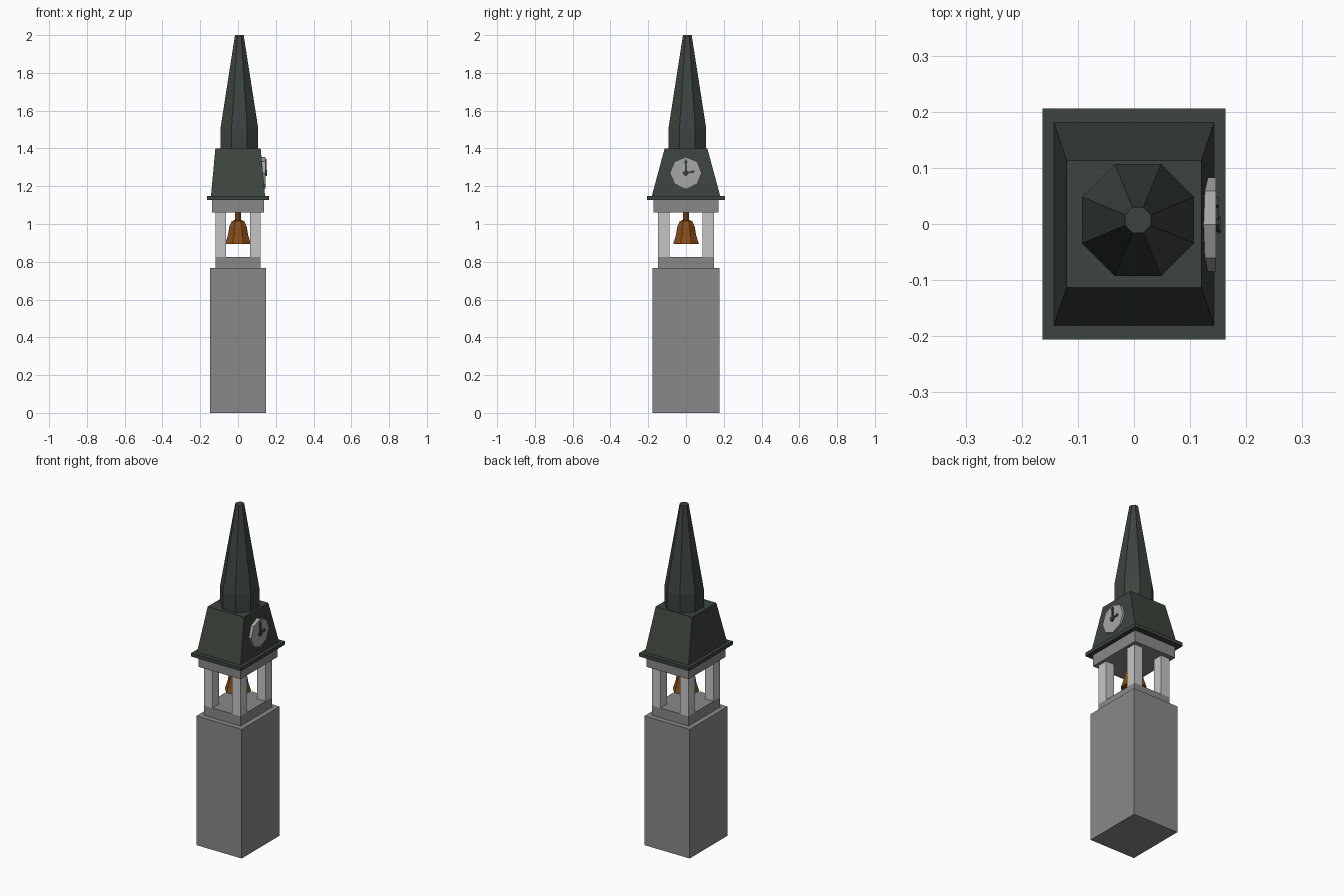
import bpy
import bmesh
from math import cos, sin, pi
from mathutils import Matrix, Vector

old = bpy.data.objects.get("Cube")
if old:
    bpy.data.objects.remove(old, do_unlink=True)


def material(name, r, g, b):
    m = bpy.data.materials.new(name)
    m.use_nodes = True
    m.diffuse_color = (r, g, b, 1)
    bsdf = m.node_tree.nodes["Principled BSDF"]
    bsdf.inputs["Base Color"].default_value = (r, g, b, 1)
    bsdf.inputs["Roughness"].default_value = 0.8
    return m


stone = material("grey stone", 0.25, 0.25, 0.25)
pale = material("pale stone", 0.56, 0.56, 0.56)
dial = material("dial grey", 0.38, 0.38, 0.38)
slate = material("green slate", 0.046, 0.057, 0.047)
bronze = material("bronze", 0.24, 0.07, 0.008)


def loft(name, rings, mat, matrix=Matrix()):
    """Skin a closed, flat-shaded solid through rings of equal point count."""
    bm = bmesh.new()
    loops = [[bm.verts.new(matrix @ Vector(p)) for p in ring] for ring in rings]
    n = len(loops[0])
    for a, b in zip(loops, loops[1:]):
        for i in range(n):
            j = (i + 1) % n
            bm.faces.new((a[i], a[j], b[j], b[i]))
    bm.faces.new(loops[0][::-1])
    bm.faces.new(loops[-1])
    bmesh.ops.recalc_face_normals(bm, faces=bm.faces)
    mesh = bpy.data.meshes.new(name)
    bm.to_mesh(mesh)
    bm.free()
    mesh.materials.append(mat)
    ob = bpy.data.objects.new(name, mesh)
    bpy.context.collection.objects.link(ob)
    return ob


def rect(hx, hy, z, cx=0, cy=0):
    return [(cx + sx * hx, cy + sy * hy, z)
            for sx, sy in ((-1, -1), (1, -1), (1, 1), (-1, 1))]


def octagon(r, z, turn=0.0, c=0.0):
    return [(c + r * cos(turn + i * pi / 4), c + r * sin(turn + i * pi / 4), z)
            for i in range(8)]


def block(name, hx, hy, z0, z1, mat, cx=0, cy=0):
    return loft(name, [rect(hx, hy, z0, cx, cy), rect(hx, hy, z1, cx, cy)], mat)


# Masonry shaft and belfry floor
block("tower_shaft", 0.149, 0.178, 0, 0.767, stone)
block("belfry_floor", 0.12, 0.147, 0.767, 0.825, stone)

# Four corner posts
for sx, side in ((-1, "right"), (1, "left")):
    for sy, end in ((-1, "front"), (1, "back")):
        block(f"{end}_{side}_post", 0.028, 0.03, 0.825, 1.06, pale,
              sx * 0.092, sy * 0.117)

# Cornice, eaves and tapered roof
block("cornice", 0.138, 0.173, 1.06, 1.127, stone)
block("eaves", 0.163, 0.206, 1.127, 1.148, slate)
loft("roof_skirt", [rect(0.143, 0.181, 1.148), rect(0.12, 0.113, 1.4)], slate)

# Octagonal spire, standing slightly off centre
half = pi / 8
loft("spire", [octagon(r / cos(half), z, half, 0.007)
               for r, z in ((0.1, 1.4), (0.1, 1.505), (0.023, 2.0))], slate)

# Bell hanging from a short stem
bell_profile = ((0.073, 0.895), (0.057, 0.945), (0.05, 0.985),
                (0.036, 1.015), (0.016, 1.022), (0.016, 1.06))
loft("bell", [octagon(r, z, half) for r, z in bell_profile], bronze)

# Clock on the +x side: local x -> y, local y -> z, local z -> x
clock = Matrix(((0, 0, 1, 0), (1, 0, 0, -0.001), (0, 1, 0, 1.271), (0, 0, 0, 1)))
loft("clock_dial", [octagon(0.084, 0.118), octagon(0.084, 0.146)], dial, clock)
loft("clock_hub", [octagon(0.014, 0.145), octagon(0.014, 0.154)], slate, clock)


def hand(name, length, width, angle):
    outline = [(-0.016, -width), (length * 0.65, -width * 0.8),
               (length * 0.75, -width * 1.6), (length, 0),
               (length * 0.75, width * 1.6), (length * 0.65, width * 0.8),
               (-0.016, width)]
    rings = [[(x, y, z) for x, y in outline] for z in (0.145, 0.151)]
    loft(name, rings, slate, clock @ Matrix.Rotation(angle, 4, "Z"))


hand("minute_hand", 0.074, 0.006, pi / 2)
hand("hour_hand", 0.049, 0.006, 0.15)
